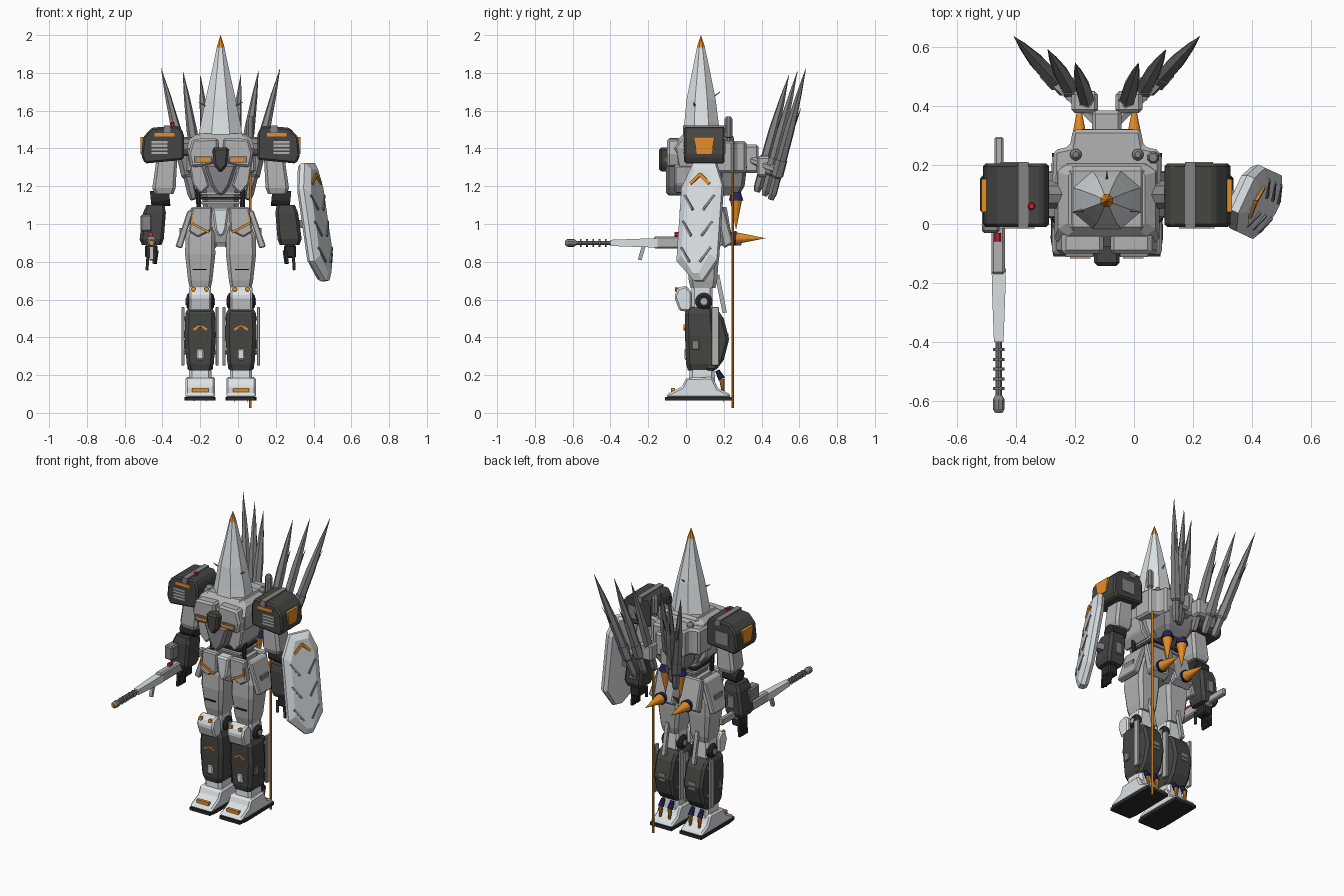
import bpy, bmesh
from math import pi, cos, sin, radians
from mathutils import Vector, Matrix

C = -0.092            # x of the body's mirror plane
LR = (1, -1)          # build on both sides


def mat(name, c):
    m = bpy.data.materials.new(name)
    m.diffuse_color = (*c, 1)
    return m


WHITE, GREY, MID = mat("white", (.72, .76, .78)), mat("light_grey", (.45, .45, .45)), mat("mid_grey", (.24, .23, .24))
DARK, BLACK = mat("dark", (.06, .06, .055)), mat("black", (.025, .025, .025))
ORANGE, NAVY, RED = mat("orange", (.8, .27, .02)), mat("navy", (.02, .02, .12)), mat("red", (.6, .02, .03))


def skin(name, rings, m, sides=(1,), bev=0, cx=C, M=None):
    """Join equal rings of points into a capped solid, one per side."""
    n = len(rings[0])
    pts = [Vector(p) for r in rings for p in r]
    if M:
        pts = [M @ p for p in pts]
    faces = [[i * n + j, i * n + (j + 1) % n, (i + 1) * n + (j + 1) % n, (i + 1) * n + j]
             for i in range(len(rings) - 1) for j in range(n)]
    faces += [list(range(n)), list(range((len(rings) - 1) * n, len(rings) * n))]
    for s in sides:
        me = bpy.data.meshes.new(name)
        me.from_pydata([(cx + s * p.x, p.y, p.z) for p in pts], [], faces)
        bm = bmesh.new()
        bm.from_mesh(me)
        bmesh.ops.remove_doubles(bm, verts=bm.verts, dist=1e-5)
        bmesh.ops.recalc_face_normals(bm, faces=bm.faces)
        bm.to_mesh(me)
        bm.free()
        me.materials.append(m)
        ob = bpy.data.objects.new(name, me)
        bpy.context.collection.objects.link(ob)
        if bev:
            b = ob.modifiers.new("bevel", 'BEVEL')
            b.width, b.segments = bev, 1


def loft(name, secs, m, ch=.25, **k):
    """Chamfered rectangles (z, cx, cy, half x, half y) stacked in z."""
    c = 1 - ch
    shape = [(1, -c), (1, c), (c, 1), (-c, 1), (-1, c), (-1, -c), (-c, -1), (c, -1)]
    skin(name, [[(x + a * hx, y + b * hy, z) for a, b in shape] for z, x, y, hx, hy in secs], m, **k)


def prism(name, prof, axis, a, b, m, **k):
    put = {'x': lambda p, t: (t, *p), 'y': lambda p, t: (p[0], t, p[1]), 'z': lambda p, t: (*p, t)}[axis]
    skin(name, [[put(p, t) for p in prof] for t in (a, b)], m, **k)


def box(name, x, y, z, m, **k):
    prism(name, [(x[0], y[0]), (x[1], y[0]), (x[1], y[1]), (x[0], y[1])], 'z', *z, m, **k)


def rod(name, p, q, prof, m, n=8, flat=1, **k):
    """Turned shape from p to q, prof = (fraction, radius)."""
    p, q = Vector(p), Vector(q)
    R = (q - p).to_track_quat('Z', 'Y')
    skin(name, [[p.lerp(q, t) + R @ Vector((r * cos(2 * pi * (i + .5) / n), r * flat * sin(2 * pi * (i + .5) / n), 0))
                 for i in range(n)] for t, r in prof], m, **k)


def bar(name, p, q, r, m, n=4, **k):
    rod(name, p, q, [(0, r), (1, r)], m, n, **k)


# head: eight-sided spire with coloured tip and small horns
loft("head_spire", [(1.46, 0, .082, .118, .1), (1.54, 0, .082, .104, .09), (1.66, 0, .08, .08, .077),
                    (1.82, 0, .08, .044, .045), (1.935, 0, .079, .02, .021)], WHITE, ch=.586)
loft("head_tip", [(1.935, 0, .079, .021, .022), (2.0, 0, .079, .0005, .0005)], ORANGE, ch=.586)
rod("head_horn", (.07, .05, 1.62), (.118, .04, 1.645), [(0, .008), (1, .001)], MID, 5, sides=LR)
rod("rear_horn", (0, .13, 1.66), (0, .18, 1.7), [(0, .008), (1, .001)], MID, 5)

# torso
loft("chest", [(1.16, 0, .09, .085, .08), (1.22, 0, .08, .12, .1), (1.31, 0, .07, .165, .13),
               (1.4, 0, .07, .178, .15), (1.45, 0, .08, .165, .12), (1.475, 0, .085, .13, .1)], GREY, ch=.2)
prism("chest_plate", [(.012, 1.455), (.15, 1.45), (.172, 1.37), (.155, 1.30), (.05, 1.31), (.012, 1.38)], 'y', -.1, -.03,
      GREY, sides=LR, bev=.012)
box("chest_vent", (.045, .14), (-.112, -.09), (1.325, 1.357), MID, sides=LR)
box("chest_vent_light", (.055, .125), (-.116, -.1), (1.331, 1.35), ORANGE, sides=LR)
prism("cockpit_hatch", [(-.045, 1.405), (.045, 1.405), (.035, 1.31), (0, 1.27), (-.035, 1.31)], 'y', -.142, -.04, DARK, bev=.012)
prism("abdomen_wedge", [(-.09, 1.32), (.09, 1.32), (.05, 1.2), (.015, 1.15), (-.015, 1.15), (-.05, 1.2)], 'y', -.105, .05,
      MID, bev=.015)
prism("flank_plate", [(.1, 1.33), (.165, 1.31), (.15, 1.21), (.105, 1.16), (.06, 1.2)], 'y', -.06, .14, GREY, sides=LR, bev=.008)
box("neck_collar", (-.13, .13), (-.025, .195), (1.44, 1.48), GREY, bev=.015)
loft("waist", [(1.02, 0, .1, .09, .075), (1.19, 0, .1, .1, .08)], MID)
for z in (1.105, 1.13, 1.155):
    box("waist_rib", (-.105, .105), (.005, .185), (z, z + .013), BLACK if z == 1.13 else GREY)
rod("waist_hose", (.115, .03, 1.08), (.12, .03, 1.2), [(0, .014), (1, .014)], BLACK, 8, sides=LR)

# backpack, thrusters, sword
prism("back_shell", [(-.185, .12), (.185, .12), (.18, .25), (.125, .262), (.115, .32), (-.115, .32), (-.125, .262), (-.18, .25)],
      'z', 1.27, 1.44, GREY, bev=.012)
loft("backpack", [(1.15, 0, .23, .07, .05), (1.2, 0, .24, .1, .07), (1.3, 0, .25, .115, .072), (1.42, 0, .25, .1, .06)], MID)
rod("back_cap", (.105, .235, 1.4), (.105, .235, 1.47), [(0, .02), (.8, .02), (1, .01)], MID, 12, sides=LR)
box("wing_hub", (-.05, .05), (.3, .385), (1.27, 1.42), GREY, bev=.012)
for nm, p, q, t in (("down", (.055, .265, 1.18), (.055, .265, 1.125), (.055, .265, .97)),
                    ("rear", (.093, .2, .93), (.093, .265, .925), (.093, .42, .925))):
    rod(nm + "_nozzle", p, q, [(0, .022), (1, .04)], NAVY, 12, sides=LR)
    rod(nm + "_flame", q, t, [(-.02, .033), (1, .0005)], ORANGE, 12, sides=LR)
bar("sword_blade", (.157, .247, .025), (.157, .247, 1.3), .008, ORANGE, 8)
rod("sword_hilt", (.157, .225, 1.28), (.157, .225, 1.57), [(0, .016), (.6, .016), (.62, .022), (.95, .022), (1, .014)], MID, 8)

# wings: three long spikes per side with pods
for tip, base in (((.315, .635, 1.825), (.145, .45, 1.13)), ((.2, .59, 1.81), (.1, .415, 1.15)), ((.107, .545, 1.79), (.055, .375, 1.17))):
    t, b = Vector(tip), Vector(base)
    rod("wing_spike", b.lerp(t, .2), t, [(0, .02), (.12, .029), (.4, .028), (.75, .015), (1, .0005)], MID, 6, sides=LR)
    rod("wing_pod", b, b.lerp(t, .3), [(0, .016), (.15, .024), (.55, .024), (.6, .033), (1, .033)], MID, 6, sides=LR)
    f = b.lerp(t, .33)
    rod("wing_barb", f, f.lerp(t, .55) + Vector((.015, .03, 0)), [(0, .022), (.5, .014), (1, .001)], DARK, 4, flat=.4, sides=LR)
    bar("wing_arm", (.03, .345, 1.34), b.lerp(t, .22), .02, GREY, 6, sides=LR)
    rod("wing_tip", t.lerp(b, .05), t + Vector((0, .001, .001)), [(0, .0045), (1, .0005)], ORANGE, 6, sides=LR)
box("wing_mount", (.03, .12), (.375, .45), (1.25, 1.36), GREY, sides=LR, bev=.012)

# shoulders
bar("shoulder_axle", (.12, .1, 1.41), (.22, .1, 1.41), .05, MID, 10, sides=LR)
prism("shoulder_armour", [(.195, 1.34), (.4, 1.32), (.42, 1.36), (.41, 1.46), (.365, 1.51), (.22, 1.52), (.195, 1.48)], 'y',
      -.01, .205, DARK, sides=LR, bev=.01)
prism("shoulder_side_panel", [(.058, 1.37), (.135, 1.37), (.152, 1.46), (.04, 1.46)], 'x', .39, .424, ORANGE, sides=LR)
box("shoulder_stripe", (.245, .35), (-.015, 0), (1.462, 1.481), ORANGE, sides=LR)
for i in range(4):
    box("shoulder_louvre", (.28, .365), (-.016, 0), (1.37 + i * .019, 1.382 + i * .019), GREY, sides=LR)
box("shoulder_band", (.265, .3), (-.016, .21), (1.485, 1.522), MID, sides=LR)
box("shoulder_rear_panel", (.27, .36), (.2, .21), (1.37, 1.45), MID, sides=LR)
rod("signal_light", (-.255, .06, 1.51), (-.255, .06, 1.54), [(0, .015), (1, .009)], RED, 8)

# arms
loft("upper_arm", [(1.16, .3, .1, .05, .055), (1.19, .3, .1, .062, .065), (1.34, .285, .1, .055, .06)], GREY, sides=LR)
bar("elbow", (.27, .1, 1.14), (.37, .1, 1.13), .045, BLACK, 12, sides=LR)
loft("forearm", [(.89, .365, .1, .052, .06), (.92, .365, .1, .064, .072), (1.06, .35, .1, .06, .07), (1.1, .345, .1, .048, .06)],
     DARK, sides=LR)
box("forearm_panel", (.33, .38), (.165, .178), (.95, 1.03), MID, sides=LR, bev=.004)
box("palm", (.335, .4), (.06, .14), (.82, .89), BLACK, sides=LR, bev=.008)
for i in range(4):
    y = .065 + .022 * i
    bar("finger", (.385, y, .83), (.39, y, .755), .011, BLACK, sides=LR)
bar("thumb", (.34, .055, .86), (.35, .04, .79), .012, BLACK, sides=LR)

# rifle in the right hand
W = dict(cx=0)
box("rifle_body", (-.483, -.437), (-.17, .16), (.87, .935), GREY, bev=.008, **W)
box("rifle_stock", (-.472, -.442), (.15, .295), (.885, .93), GREY, bev=.006, **W)
rod("rifle_shroud", (-.458, -.15, .9), (-.458, -.4, .9), [(0, .034), (.3, .032), (1, .023)], WHITE, 4, **W)
bar("rifle_barrel", (-.458, -.39, .9), (-.458, -.6, .9), .011, MID, 10, **W)
for i in range(5):
    bar("barrel_ring", (-.458, -.42 - i * .033, .9), (-.458, -.43 - i * .033, .9), .021, MID, 10, **W)
rod("rifle_muzzle", (-.458, -.58, .9), (-.458, -.638, .9), [(0, .013), (.25, .021), (.8, .021), (1, .014)], MID, 10, **W)
bar("muzzle_glow", (-.458, -.63, .9), (-.458, -.64, .9), .01, ORANGE, 10, **W)
bar("rifle_foregrip", (-.458, -.225, .88), (-.458, -.245, .81), .014, GREY, **W)
box("rifle_sight", (-.515, -.455), (-.03, .08), (.96, 1.05), MID, bev=.008, **W)
bar("sight_lens", (-.462, -.03, .945), (-.462, -.06, .945), .013, RED, 8, **W)

# shield on the left arm, turned forward and leaning out
S = dict(cx=0, M=Matrix.Translation((.412, .075, 1.01)) @ Matrix.Rotation(radians(-25), 4, 'Z') @ Matrix.Rotation(radians(-9), 4, 'Y'))
edge = [(-.06, .315), (.07, .315), (.118, .2), (.118, -.2), (.04, -.315), (-.01, -.315), (-.118, -.21), (-.118, .18)]
skin("shield", [[(x, u * f, v * g) for u, v in edge] for x, f, g in
                ((-.035, .85, .95), (-.015, 1, 1), (.012, 1, 1), (.035, .68, .88))], WHITE, **S)
for s in LR:
    bar("shield_chevron", (.037, 0, .25), (.033, s * .055, .2), .012, ORANGE, **S)
    for v in (.09, -.05, -.19):
        bar("shield_rib", (.03, s * .085, v + .05), (.037, s * .03, v - .03), .009, MID, **S)
bar("shield_link", (.3, .1, 1.0), (.4, .08, 1.0), .03, MID, cx=0)

# hips and skirts
loft("pelvis", [(.9, 0, .1, .04, .06), (.97, 0, .1, .09, .08), (1.08, 0, .1, .12, .085)], GREY)
prism("crotch_plate", [(-.045, 1.085), (.045, 1.085), (.03, .97), (.012, .935), (-.012, .935), (-.03, .97)], 'y', -.035, .1, WHITE, bev=.01)
prism("front_skirt", [(.045, 1.09), (.15, 1.09), (.17, .96), (.12, .93), (.05, .965)], 'y', -.025, .02, GREY, sides=LR, bev=.008)
bar("skirt_stripe", (.06, -.027, .955), (.155, -.027, 1.005), .009, ORANGE, sides=LR)
bar("skirt_stripe_upright", (.155, -.027, 1.0), (.15, -.027, 1.05), .007, ORANGE, sides=LR)
prism("side_skirt", [(.14, 1.08), (.175, 1.07), (.24, .88), (.205, .87)], 'y', .02, .18, GREY, sides=LR, bev=.006)
box("side_skirt_panel", (.19, .217), (.06, .14), (.93, .98), MID, sides=LR)
prism("rear_skirt", [(.16, 1.08), (.2, 1.09), (.25, .9), (.2, .87)], 'x', .02, .16, GREY, sides=LR, bev=.008)
prism("tail_plate", [(.17, 1.09), (.215, 1.09), (.24, .95), (.18, .88)], 'x', -.025, .025, MID)

# legs
loft("thigh", [(.66, .108, .09, .055, .065), (.7, .108, .09, .064, .075), (.84, .108, .088, .08, .087),
               (.93, .108, .09, .078, .085), (1.02, .09, .095, .06, .07)], GREY, sides=LR)
box("thigh_seam", (.075, .15), (-.003, .01), (.757, .763), BLACK, sides=LR)
loft("knee_link", [(.52, .108, .085, .05, .055), (.69, .108, .085, .055, .055)], WHITE, sides=LR)
prism("knee_guard", [(-.062, .615), (-.045, .66), (0, .675), (.03, .64), (.03, .535), (-.035, .54)], 'x', .05, .168, WHITE, sides=LR, bev=.01)
for x in (.075, .143):
    bar("knee_bolt", (x, -.058, .655), (x, -.02, .65), .012, ORANGE, 8, sides=LR)
rod("knee_joint", (.035, .095, .59), (.181, .095, .59), [(0, .03), (.08, .046), (.92, .046), (1, .03)], BLACK, 14, sides=LR)
rod("knee_hub", (.03, .095, .59), (.187, .095, .59), [(0, .018), (1, .018)], GREY, 10, sides=LR)
loft("shin", [(.225, .108, .08, .058, .07), (.26, .108, .08, .072, .08), (.41, .108, .075, .083, .08),
              (.53, .108, .07, .078, .075), (.56, .108, .07, .06, .06)], DARK, sides=LR)
prism("calf", [(.1, .55), (.165, .55), (.2, .5), (.228, .39), (.2, .28), (.155, .22), (.1, .22)], 'x', .04, .176, DARK, sides=LR, bev=.015)
bar("calf_strut", (.108, .165, .73), (.108, .205, .53), .016, GREY, sides=LR)
box("calf_panel", (.085, .131), (.21, .226), (.37, .42), MID, sides=LR)
for x in (.018, .2):
    box("shin_fin", (x - .008, x + .008), (.135, .175), (.25, .56), GREY, sides=LR, bev=.003)
    bar("fin_pin", (.108, .155, .5), (x, .155, .5), .012, MID, 8, sides=LR)
    bar("fin_pin_low", (.108, .155, .32), (x, .155, .32), .012, MID, 8, sides=LR)
box("shin_side_panel", (.175, .194), (.03, .07), (.335, .385), MID, sides=LR, bev=.004)
box("shin_front_panel", (.083, .133), (-.008, .02), (.275, .345), WHITE, sides=LR, bev=.012)
for s in LR:
    bar("shin_chevron", (.108, -.008, .463), (.108 + s * .035, -.006, .44), .008, ORANGE, sides=LR)
loft("ankle", [(.15, .108, .085, .06, .07), (.24, .108, .085, .058, .065)], WHITE, sides=LR)

# feet with heel thrusters
prism("foot", [(-.105, .08), (-.1, .1), (-.02, .14), (0, .185), (.14, .19), (.17, .13), (.235, .1), (.235, .08)], 'x', .03, .186,
      WHITE, sides=LR, bev=.01)
prism("sole", [(.035, -.11), (.181, -.11), (.19, -.05), (.186, .24), (.03, .24), (.026, -.05)], 'z', .065, .085, BLACK, sides=LR)
bar("toe_stripe", (.065, -.07, .121), (.151, -.07, .121), .015, ORANGE, sides=LR)
for x in (.075, .141):
    rod("heel_nozzle", (x, .165, .225), (x, .19, .18), [(0, .012), (1, .019)], NAVY, 10, sides=LR)
    rod("heel_flame", (x, .19, .18), (x, .2, .055), [(0, .015), (1, .0005)], ORANGE, 10, sides=LR)
